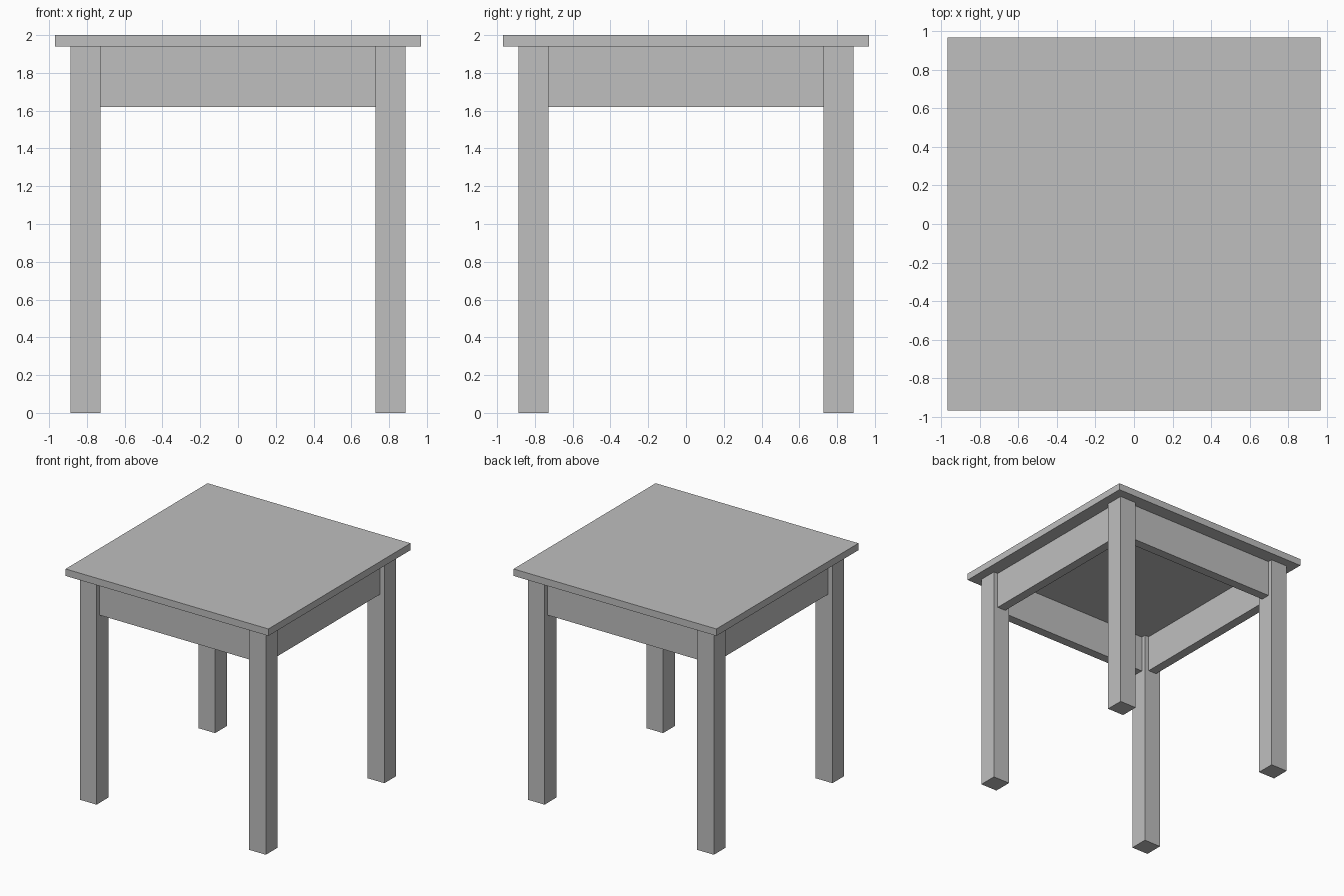
import bpy

# Remove the default cube
cube = bpy.data.objects.get("Cube")
if cube:
    bpy.data.objects.remove(cube, do_unlink=True)

# Main dimensions
TOP_HALF, HEIGHT, TOP_THICK = 0.968, 2.0, 0.06
LEG_OUT, LEG_W = 0.888, 0.16
APRON_BOTTOM, APRON_THICK = 1.62, 0.08
under = HEIGHT - TOP_THICK
leg_c = LEG_OUT - LEG_W / 2
leg_in = LEG_OUT - LEG_W

# Single grey material
grey = bpy.data.materials.new("plain_grey")
grey.use_nodes = True
colour = (0.52, 0.52, 0.52, 1)
grey.diffuse_color = colour
grey.node_tree.nodes["Principled BSDF"].inputs["Base Color"].default_value = colour


def box(name, centre, size):
    """Add a box with its scale applied to the mesh."""
    bpy.ops.mesh.primitive_cube_add(size=1, location=centre)
    ob = bpy.context.object
    ob.name = ob.data.name = name
    for v in ob.data.vertices:
        v.co = [c * s for c, s in zip(v.co, size)]
    ob.data.materials.append(grey)
    return ob


# Table top
box("table_top", (0, 0, HEIGHT - TOP_THICK / 2),
    (2 * TOP_HALF, 2 * TOP_HALF, TOP_THICK))

# Four square legs
for sx, side in ((1, "left"), (-1, "right")):
    for sy, end in ((-1, "front"), (1, "back")):
        box(f"{end}_{side}_leg", (sx * leg_c, sy * leg_c, under / 2),
            (LEG_W, LEG_W, under))

# Aprons between the legs, centred on the leg thickness
apron_z = (APRON_BOTTOM + under) / 2
apron_h = under - APRON_BOTTOM
for s, end, side in ((-1, "front", "right"), (1, "back", "left")):
    box(f"{end}_apron", (0, s * leg_c, apron_z),
        (2 * leg_in, APRON_THICK, apron_h))
    box(f"{side}_apron", (s * leg_c, 0, apron_z),
        (APRON_THICK, 2 * leg_in, apron_h))
